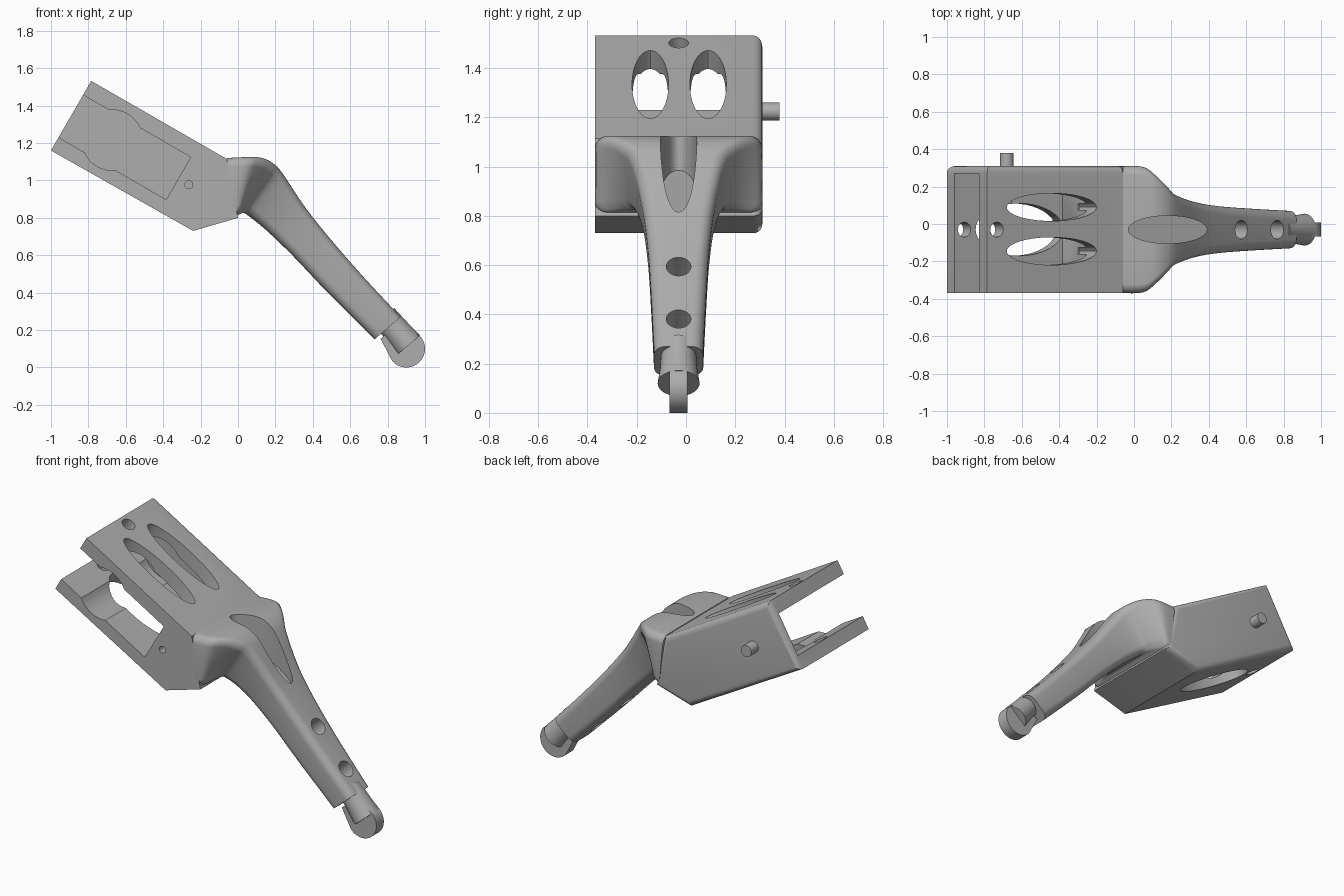
import bpy, bmesh, math
from mathutils import Vector

cube = bpy.data.objects.get("Cube")
if cube:
    bpy.data.objects.remove(cube, do_unlink=True)

metal = bpy.data.materials.new("plain_grey")
metal.use_nodes = True
GREY = (0.42, 0.42, 0.42, 1)
metal.diffuse_color = GREY
metal.node_tree.nodes["Principled BSDF"].inputs["Base Color"].default_value = GREY

MID = -0.03                                   # centre plane of the part
FRONT, BACK = -0.37, 0.31
ALONG = Vector((math.cos(math.radians(30)), 0, -0.5))   # length of the housing
UP = Vector((0.5, 0, math.cos(math.radians(30))))       # height of the housing
SIDE = Vector((0, 1, 0))
CORNER = Vector((-1, 0, 1.16))


def housing(u, n, y=0.0):
    return CORNER + ALONG * u + UP * n + SIDE * y


def finish(name, bm):
    bmesh.ops.recalc_face_normals(bm, faces=bm.faces)
    mesh = bpy.data.meshes.new(name)
    bm.to_mesh(mesh)
    bm.free()
    mesh.materials.append(metal)
    ob = bpy.data.objects.new(name, mesh)
    bpy.context.collection.objects.link(ob)
    return ob


def loft(name, rings):
    bm = bmesh.new()
    rows = [[bm.verts.new(p) for p in ring] for ring in rings]
    for a, b in zip(rows, rows[1:]):
        for i in range(len(a)):
            j = (i + 1) % len(a)
            bm.faces.new((a[i], a[j], b[j], b[i]))
    bm.faces.new(rows[0])
    bm.faces.new(rows[-1])
    return finish(name, bm)


def prism(name, ring, vec):
    return loft(name, [ring, [p + vec for p in ring]])


def ellipse(centre, ax, ay, steps=40):
    angles = [2 * math.pi * i / steps for i in range(steps)]
    return [centre + ax * math.cos(a) + ay * math.sin(a) for a in angles]


def cut(target, cutters):
    for c in cutters:
        c.hide_render = True
        mod = target.modifiers.new("cut", "BOOLEAN")
        mod.operation, mod.solver, mod.object = "DIFFERENCE", "EXACT", c
        bpy.context.view_layer.objects.active = target
        bpy.ops.object.modifier_apply(modifier=mod.name)
        bpy.data.objects.remove(c, do_unlink=True)


def smooth(ob):
    bpy.ops.object.select_all(action="DESELECT")
    ob.select_set(True)
    bpy.context.view_layer.objects.active = ob
    bpy.ops.object.shade_smooth_by_angle(angle=math.radians(32))


# Housing block with a rounded back rim
outline = [(-1, 1.16), (-0.785, 1.532), (-0.06, 1.115), (0, 0.8), (-0.24, 0.73)]
body = prism("housing", [Vector((x, FRONT, z)) for x, z in outline],
             SIDE * (BACK - FRONT))
bm = bmesh.new()
bm.from_mesh(body.data)
rim = [e for e in bm.edges if all(v.co.y > BACK - 0.01 for v in e.verts)]
bmesh.ops.bevel(bm, geom=rim, offset=0.035, segments=5, profile=0.5,
                affect="EDGES")
bm.to_mesh(body.data)
bm.free()

# Pocket, round bulge and drilled openings in the housing
pocket = [housing(u, n, FRONT - 0.1)
          for u, n in ((-0.1, 0.081), (0.665, 0.081), (0.665, 0.343), (-0.1, 0.343))]
deep = SIDE * (0.27 - FRONT + 0.1)
cutters = [prism("pocket_cutter", pocket, deep),
           prism("bulge_cutter", ellipse(housing(0.256, 0.212, FRONT - 0.1),
                                         ALONG * 0.162, UP * 0.162), deep)]
for y in (0.09, -0.145):
    cutters.append(prism("slot_cutter", ellipse(
        housing(0.398, 0.25, y), ALONG * 0.277, SIDE * 0.074), UP * 0.3))
cutters.append(prism("window_cutter", ellipse(
    housing(0.4, -0.1, MID), ALONG * 0.27, SIDE * 0.14), UP * 0.3))
cutters.append(prism("bolt_cutter", ellipse(
    housing(0.06, -0.1, MID), ALONG * 0.04, SIDE * 0.04, 24), UP * 0.7))
cutters.append(prism("pin_cutter", ellipse(
    housing(0.73, 0.21, FRONT - 0.05), ALONG * 0.021, UP * 0.021, 20), SIDE * 0.15))
cut(body, cutters)
smooth(body)

# Peg on the back wall
smooth(prism("back_peg", ellipse(housing(0.245, 0.215, 0.28),
                                 ALONG * 0.036, UP * 0.036, 28), SIDE * 0.1))

# Flared arm: top point, bottom point and half width at each station
stations = [(-0.06, 1.12, -0.03, 0.80, 0.34), (0.06, 1.125, 0.0, 0.815, 0.335),
            (0.13, 1.12, 0.015, 0.822, 0.29), (0.19, 1.09, 0.03, 0.825, 0.235),
            (0.24, 1.035, 0.05, 0.815, 0.19), (0.36, 0.855, 0.15, 0.735, 0.148),
            (0.5, 0.68, 0.3, 0.59, 0.125), (0.67, 0.485, 0.48, 0.40, 0.112),
            (0.87, 0.27, 0.73, 0.15, 0.1)]


def spline(rows, steps):
    result = []
    for i in range(len(rows) - 1):
        four = [rows[max(0, min(len(rows) - 1, i + k))] for k in (-1, 0, 1, 2)]
        for s in range(steps):
            t = s / steps
            result.append([0.5 * (2 * b + (c - a) * t + (2 * a - 5 * b + 4 * c - d) * t * t
                                  + (3 * b - a - 3 * c + d) * t ** 3)
                           for a, b, c, d in zip(*four)])
    return result + [rows[-1]]


def arm_ring(tx, tz, bx, bz, half):
    top, bottom = Vector((tx, MID, tz)), Vector((bx, MID, bz))
    up = (top - bottom).normalized()
    tall = (top - bottom).length / 2
    r = 0.05
    ring = []
    for k, (sy, sz) in enumerate(((1, 1), (-1, 1), (-1, -1), (1, -1))):
        for i in range(7):
            a = math.pi / 2 * (k + i / 6)
            ring.append((top + bottom) / 2
                        + SIDE * (sy * (half - r) + r * math.cos(a))
                        + up * (sz * (tall - r) + r * math.sin(a)))
    return ring


arm = loft("arm", [arm_ring(*s) for s in spline(stations, 4)])

# Teardrop recess with a sloping floor, and two cross holes
lid = ellipse(Vector((0.18, MID, 1.3)), Vector((0.21, 0, 0)), SIDE * 0.074)
floor = [Vector((p.x, p.y, 0.93 - 0.5 * (p.x - 0.08))) for p in lid]
cutters = [loft("recess_cutter", [lid, floor])]
axis = Vector((0.73, 0, 0.68)).normalized()
across = Vector((axis.z, 0, -axis.x))
for x, z in ((0.58, 0.6), (0.77, 0.385)):
    cutters.append(prism("hole_cutter", ellipse(
        Vector((x, MID, z)) - axis * 0.35, across * 0.05, SIDE * 0.05, 28), axis * 0.5))
cut(arm, cutters)
smooth(arm)

# Tapered pin and rounded tongue at the foot
down = Vector((0.65, 0, -0.76)).normalized()
wide = Vector((-down.z, 0, down.x))
end = Vector((0.912, MID, 0.12))
smooth(loft("foot_pin", [ellipse(end - down * 0.2, wide * 0.07, SIDE * 0.07),
                         ellipse(end - down * 0.09, wide * 0.074, SIDE * 0.074),
                         ellipse(end, wide * 0.08, SIDE * 0.085)]))
hub = Vector((0.9, MID - 0.037, 0.1))
arc = [hub + (wide * math.cos(a) + down * math.sin(a)) * 0.1
       for a in (math.pi * i / 24 for i in range(25))]
tongue = arc + [hub - down * 0.13 - wide * 0.07, hub - down * 0.13 + wide * 0.07]
smooth(prism("foot_tongue", tongue, SIDE * 0.074))
